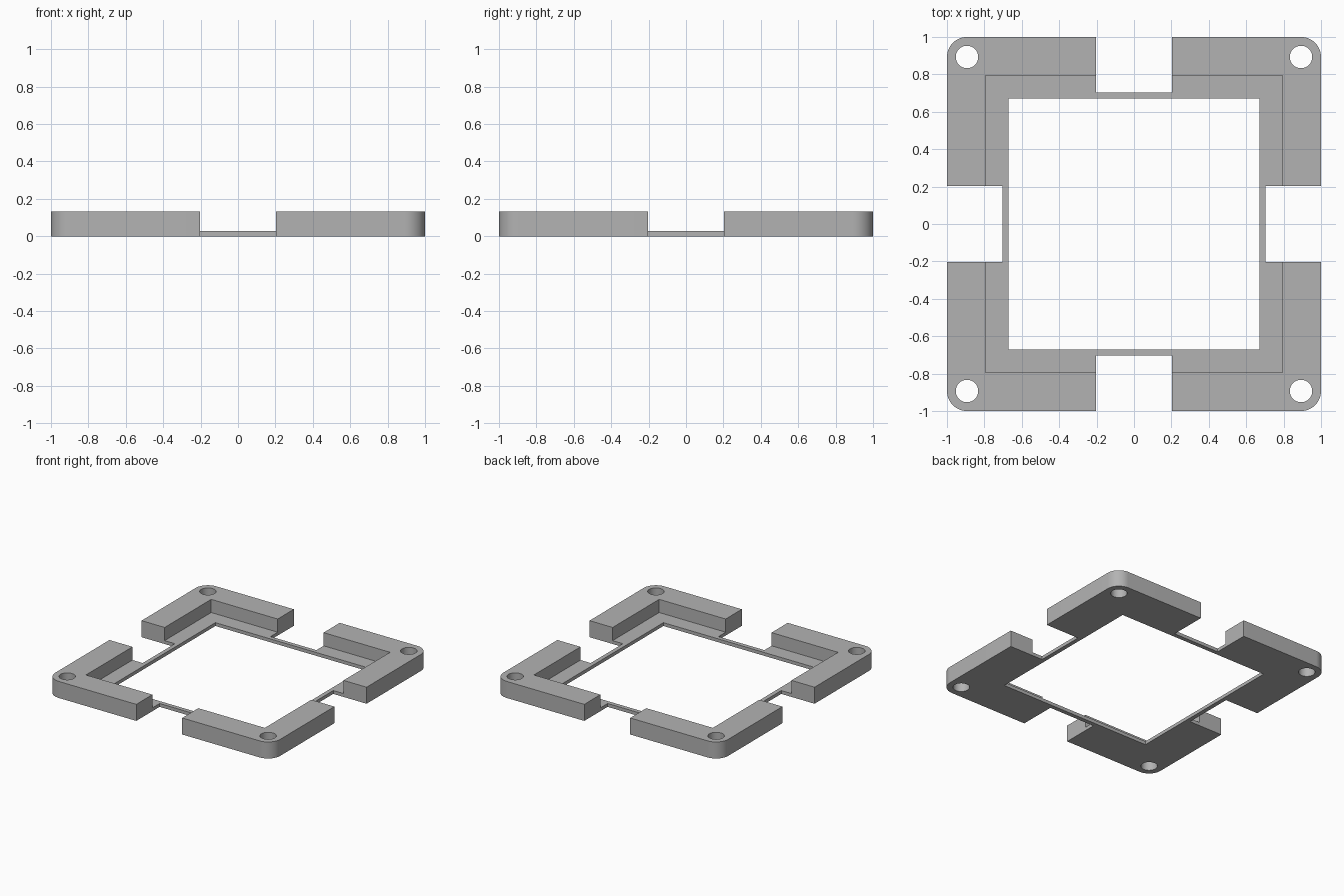
import bpy
import bmesh
from math import pi

HEIGHT = 0.133        # full wall height
LEDGE = 0.027         # thin inner lip height
CORNER = 0.107        # outer corner radius, shared centre with the holes

if "Cube" in bpy.data.objects:
    bpy.data.objects.remove(bpy.data.objects["Cube"], do_unlink=True)

grey = bpy.data.materials.new("plain grey")
grey.use_nodes = True
colour = (0.45, 0.45, 0.45, 1)
grey.diffuse_color = colour
grey.node_tree.nodes["Principled BSDF"].inputs["Base Color"].default_value = colour


def finish(name, bm):
    mesh = bpy.data.meshes.new(name)
    bm.to_mesh(mesh)
    bm.free()
    mesh.materials.append(grey)
    obj = bpy.data.objects.new(name, mesh)
    bpy.context.collection.objects.link(obj)
    return obj


def box(name, half_x, half_y, z0, z1, x=0, y=0, radius=0):
    bm = bmesh.new()
    bmesh.ops.create_cube(bm, size=1)
    for v in bm.verts:
        v.co = (x + v.co.x * 2 * half_x, y + v.co.y * 2 * half_y,
                z0 + (v.co.z + 0.5) * (z1 - z0))
    if radius:
        upright = [e for e in bm.edges
                   if abs(e.verts[0].co.z - e.verts[1].co.z) > 0.01]
        bmesh.ops.bevel(bm, geom=upright, offset=radius, segments=12,
                        profile=0.5, affect='EDGES')
    return finish(name, bm)


def cylinder(name, radius, x, y):
    bm = bmesh.new()
    bmesh.ops.create_cone(bm, cap_ends=True, segments=48, radius1=radius,
                          radius2=radius, depth=1)
    bmesh.ops.translate(bm, verts=bm.verts, vec=(x, y, 0))
    return finish(name, bm)


# Rounded square slab
frame = box("corner_bracket_frame", 1, 1, 0, HEIGHT, radius=CORNER)

# Central opening and the recess that leaves a thin lip around it
cutters = [box("opening_cutter", 0.67, 0.67, -0.5, 0.5),
           box("recess_cutter", 0.795, 0.795, LEDGE, 0.5)]

# Notch in the middle of each side, and a screw hole in each corner
for s in (-1, 1):
    cutters.append(box("notch_cutter", 0.204, 0.25, -0.5, 0.5, y=s * 0.954))
    cutters.append(box("notch_cutter", 0.25, 0.204, -0.5, 0.5, x=s * 0.954))
    for t in (-1, 1):
        cutters.append(cylinder("screw_hole_cutter", 0.06, s * 0.893, t * 0.893))

for cutter in cutters:
    cutter.hide_render = True
    cut = frame.modifiers.new(cutter.name, 'BOOLEAN')
    cut.operation = 'DIFFERENCE'
    cut.solver = 'EXACT'
    cut.object = cutter

# Bake the cuts and drop the cutters
bpy.context.view_layer.update()
graph = bpy.context.evaluated_depsgraph_get()
baked = bpy.data.meshes.new_from_object(frame.evaluated_get(graph))
frame.modifiers.clear()
frame.data = baked
baked.materials.clear()
baked.materials.append(grey)
for poly in baked.polygons:
    poly.material_index = 0
for cutter in cutters:
    bpy.data.objects.remove(cutter, do_unlink=True)

# Smooth the rounded corners and holes, keep the edges crisp
bpy.ops.object.select_all(action='DESELECT')
frame.select_set(True)
bpy.context.view_layer.objects.active = frame
bpy.ops.object.shade_smooth_by_angle(angle=pi / 6)
